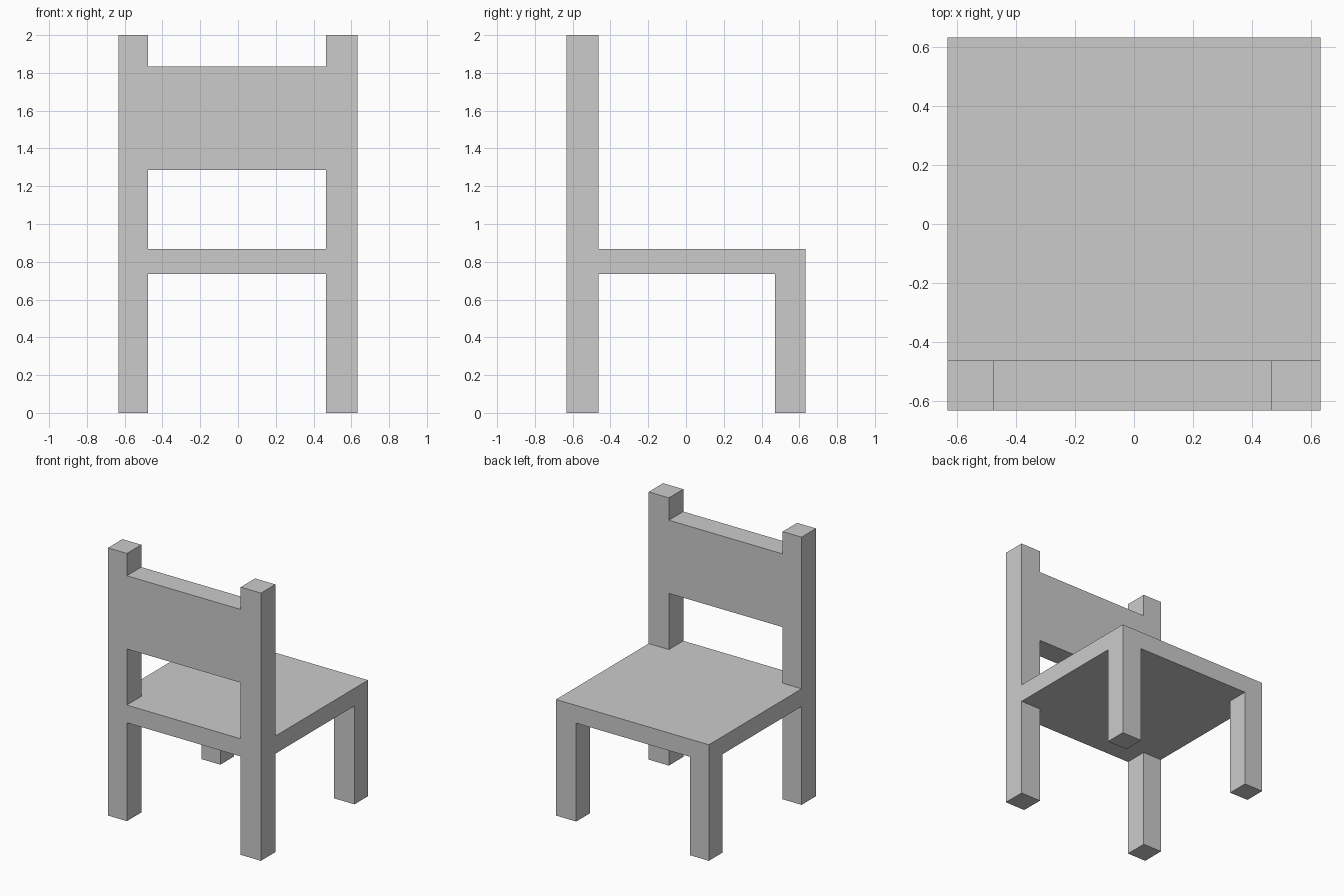
import bpy
import bmesh

if "Cube" in bpy.data.objects:
    bpy.data.objects.remove(bpy.data.objects["Cube"])

H = 0.632                       # half width and half depth
XS = (-H, -0.476, 0.465, H)     # post edges across
YS = (-H, -0.462, 0.472, H)     # post edges front to back
SEAT_BOTTOM, SEAT_TOP = 0.735, 0.867
RAIL_BOTTOM, RAIL_TOP, POST_TOP = 1.286, 1.833, 2.0

bm = bmesh.new()


def sheet(z, flip):
    """3 x 3 grid of faces at height z, returned by (column, row)."""
    v = [[bm.verts.new((x, y, z)) for y in YS] for x in XS]
    faces = {}
    for i in range(3):
        for j in range(3):
            loop = [v[i][j], v[i + 1][j], v[i + 1][j + 1], v[i][j + 1]]
            faces[i, j] = bm.faces.new(loop[::-1] if flip else loop)
    return v, faces


def extrude_to(face, z):
    """Extrude a horizontal face to height z; return the cap and its sides."""
    old = set(bm.faces)
    cap = bmesh.ops.extrude_discrete_faces(bm, faces=[face])["faces"][0]
    for vert in cap.verts:
        vert.co.z = z
    return cap, [f for f in bm.faces if f not in old and f != cap]


# Seat slab: top and bottom sheets joined around the rim
top_v, top = sheet(SEAT_TOP, False)
bot_v, bottom = sheet(SEAT_BOTTOM, True)
rim = [(i, 0) for i in range(3)] + [(3, j) for j in range(3)]
rim += [(i, 3) for i in (3, 2, 1)] + [(0, j) for j in (3, 2, 1)]
for (a, b), (c, d) in zip(rim, rim[1:] + rim[:1]):
    bm.faces.new((bot_v[a][b], bot_v[c][d], top_v[c][d], top_v[a][b]))

# Four legs pulled down from the seat corners
for i in (0, 2):
    for j in (0, 2):
        extrude_to(bottom[i, j], 0.0)

# Back posts pulled up in three steps, keeping the inner face for the rail
inner = []
for i in (0, 2):
    cap, _ = extrude_to(top[i, 0], RAIL_BOTTOM)
    cap, sides = extrude_to(cap, RAIL_TOP)
    inner.append(min(sides, key=lambda f: abs(f.calc_center_median().x)))
    extrude_to(cap, POST_TOP)

# Back rail bridges the two posts
edges = [e for f in inner for e in f.edges]
bmesh.ops.delete(bm, geom=inner, context='FACES_ONLY')
bmesh.ops.bridge_loops(bm, edges=edges)

bmesh.ops.recalc_face_normals(bm, faces=bm.faces)
mesh = bpy.data.meshes.new("chair")
bm.to_mesh(mesh)
bm.free()
chair = bpy.data.objects.new("chair", mesh)
bpy.context.collection.objects.link(chair)
